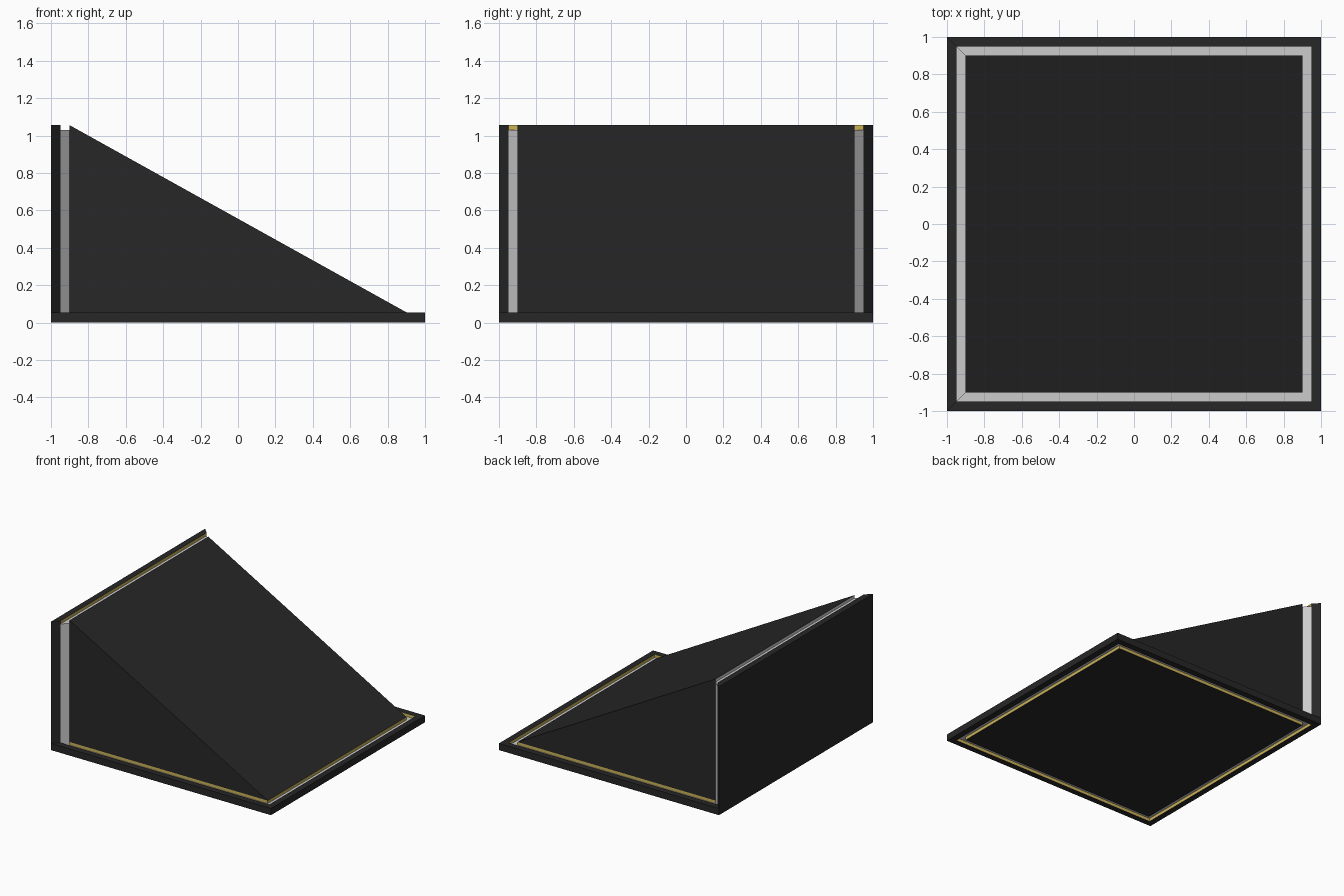
import bpy, bmesh

if "Cube" in bpy.data.objects:
    bpy.data.objects.remove(bpy.data.objects["Cube"])

T, H, D = 0.055, 1.055, 0.025   # base thickness, total height, groove depth


def material(name, rgb):
    m = bpy.data.materials.new(name)
    m.diffuse_color = (*rgb, 1)
    m.use_nodes = True
    m.node_tree.nodes["Principled BSDF"].inputs["Base Color"].default_value = m.diffuse_color
    return m


dark = material("dark_panel", (0.02, 0.02, 0.02))
gold = material("gold_trim", (0.6, 0.45, 0.1))


def finish(name, bm, mat=None, closed=True):
    if closed:
        bmesh.ops.recalc_face_normals(bm, faces=bm.faces)
    me = bpy.data.meshes.new(name)
    bm.to_mesh(me)
    bm.free()
    ob = bpy.data.objects.new(name, me)
    bpy.context.collection.objects.link(ob)
    if mat:
        me.materials.append(mat)
    return ob


def square(r):
    return [(-r, -r), (r, -r), (r, r), (-r, r)]


def raise_faces(bm, faces, dz, keep):
    # extrude faces upward, optionally leaving the originals as the underside
    geo = bmesh.ops.extrude_face_region(bm, geom=faces, use_keep_orig=keep)["geom"]
    bmesh.ops.translate(bm, vec=(0, 0, dz),
                        verts=[g for g in geo if isinstance(g, bmesh.types.BMVert)])
    if not keep:
        bmesh.ops.delete(bm, geom=[f for f in faces if f.is_valid], context='FACES')
    return [g for g in geo if isinstance(g, bmesh.types.BMFace)]


def mitred_ring(name, r0, r1, z0, z1, z2, mat=None):
    # square ring whose -x side rises to z2 with mitred ends
    bm = bmesh.new()
    a = [bm.verts.new((x, y, z0)) for x, y in square(r0)]
    b = [bm.verts.new((x, y, z0)) for x, y in square(r1)]
    fs = [bm.faces.new((b[i], b[(i + 1) % 4], a[(i + 1) % 4], a[i])) for i in range(4)]
    top = raise_faces(bm, fs, z1 - z0, True)
    side = [f for f in top if abs(f.normal.z) > -1 and f.calc_center_median().x < -r0 + 0.001
            and all(abs(v.co.z - z1) < 1e-5 for v in f.verts)]
    raise_faces(bm, side, z2 - z1, False)
    return finish(name, bm, mat)


def strip(name, path, z0, z1, mat=None, inward=False):
    # thin upright lining along a path
    bm = bmesh.new()
    lo = [bm.verts.new((x, y, z0)) for x, y in path]
    hi = [bm.verts.new((x, y, z1)) for x, y in path]
    for i in range(len(path) - 1):
        q = (lo[i], lo[i + 1], hi[i + 1], hi[i])
        bm.faces.new(q[::-1] if inward else q)
    return finish(name, bm, mat, closed=False)


# Ramp body: wedge on its own square base
bm = bmesh.new()
profile = [(-0.9, 0), (0.9, 0), (0.9, T), (-0.9, H)]
face = bm.faces.new([bm.verts.new((x, -0.9, z)) for x, z in profile])
ext = bmesh.ops.extrude_face_region(bm, geom=[face], use_keep_orig=True)["geom"]
bmesh.ops.translate(bm, vec=(0, 1.8, 0),
                    verts=[g for g in ext if isinstance(g, bmesh.types.BMVert)])
finish("ramp_body", bm, dark)

# Outer shell with tall wall, and recessed core between shell and ramp
mitred_ring("outer_shell", 0.95, 1.0, 0, T, H, dark)
mitred_ring("groove_core", 0.9, 0.95, D, T - D, H - D)

# Gold linings on the groove walls
for label, r, inward in (("inner", 0.9005, False), ("outer", 0.9495, True)):
    sq = square(r)
    strip(label + "_bottom_trim", sq + sq[:1], 0, D, gold, inward)
    strip(label + "_top_trim", sq, T - D, T, gold, inward)
strip("wall_trim", [(-0.9495, -0.9495), (-0.9495, 0.9495)], H - D, H, gold)
strip("ramp_back_trim", [(-0.9005, -0.9), (-0.9005, 0.9)], H - D, H, None, True)
